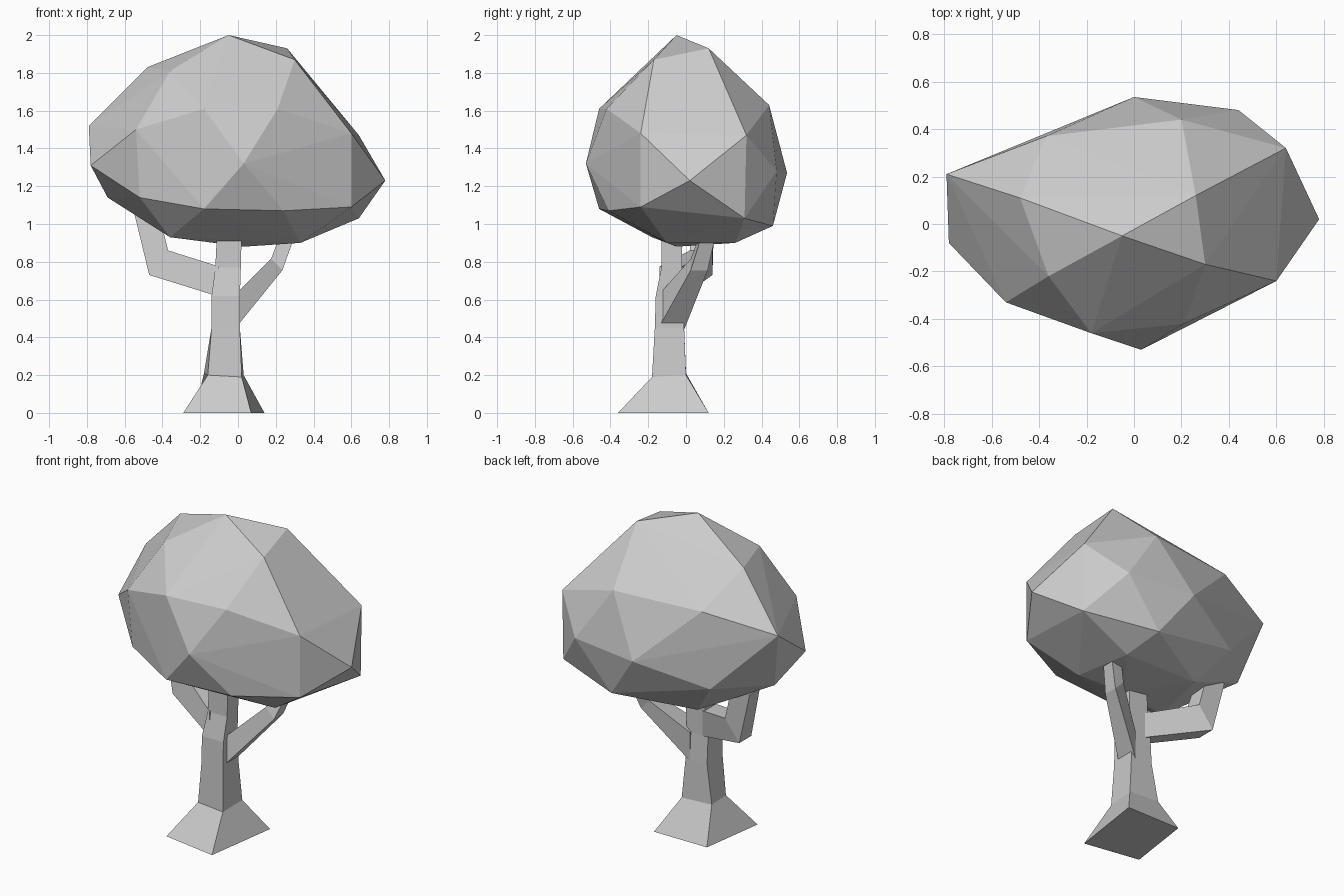
import bpy, bmesh
from mathutils import Vector


def finish(name, bm):
    bmesh.ops.recalc_face_normals(bm, faces=bm.faces)
    mesh = bpy.data.meshes.new(name)
    bm.to_mesh(mesh)
    bm.free()
    obj = bpy.data.objects.new(name, mesh)
    bpy.context.collection.objects.link(obj)
    return obj


def loft(name, rings):
    """Skin a series of four-cornered rings and cap both ends."""
    bm = bmesh.new()
    loops = [[bm.verts.new(p) for p in ring] for ring in rings]
    for a, b in zip(loops, loops[1:]):
        for i in range(4):
            j = (i + 1) % 4
            bm.faces.new((a[i], a[j], b[j], b[i]))
    bm.faces.new(loops[0])
    bm.faces.new(loops[-1])
    return finish(name, bm)


def rect(x0, x1, y0, y1, z):
    return [(x0, y0, z), (x1, y0, z), (x1, y1, z), (x0, y1, z)]


def branch(name, stations):
    """Each station: centre, half-thickness vector in xz, half-width in y."""
    rings = []
    for centre, (ux, uz), w in stations:
        c, u, v = Vector(centre), Vector((ux, 0, uz)), Vector((0, w, 0))
        rings.append([c - u - v, c + u - v, c + u + v, c - u + v])
    return loft(name, rings)


# trunk with a flared, slightly skewed foot
loft("trunk", [
    [(-0.29, -0.30, 0), (0.07, -0.36, 0), (0.14, 0.12, 0), (-0.23, 0.12, 0)],
    [(-0.16, -0.17, 0.20), (0.02, -0.18, 0.19), (0.03, 0.0, 0.20), (-0.18, 0.0, 0.21)],
    rect(-0.14, 0.01, -0.165, -0.01, 0.45),
    rect(-0.14, 0.01, -0.16, -0.02, 0.62),
    rect(-0.12, 0.015, -0.13, -0.02, 0.77),
    rect(-0.11, 0.02, -0.13, -0.02, 0.98),
])

# bent branches reaching into the crown
branch("right_branch", [
    ((-0.02, -0.08, 0.53), (0, 0.09), 0.07),
    ((0.205, 0.07, 0.785), (-0.03, 0.03), 0.045),
    ((0.28, 0.13, 0.99), (-0.035, 0.012), 0.035),
])
branch("left_branch", [
    ((-0.10, -0.08, 0.695), (0, 0.08), 0.06),
    ((-0.42, 0.08, 0.795), (0.05, 0.065), 0.06),
    ((-0.49, 0.10, 1.08), (0.06, 0.02), 0.05),
])

# faceted crown: the hull around a few tiers of points
upper = [(-0.05, -0.05, 2.0), (0.26, 0.12, 1.93), (0.30, -0.17, 1.87),
         (-0.36, -0.22, 1.81), (-0.48, 0.11, 1.83), (0.20, 0.44, 1.63),
         (-0.37, 0.37, 1.62), (-0.18, -0.46, 1.61), (0.21, -0.42, 1.61)]
middle = [(-0.79, 0.21, 1.52), (-0.54, -0.33, 1.50), (0.60, -0.24, 1.48),
          (0.64, 0.32, 1.47), (0.03, -0.53, 1.32), (-0.78, -0.08, 1.31),
          (0.44, 0.48, 1.28), (0.0, 0.535, 1.27), (0.78, 0.02, 1.23)]
lower = [(-0.52, -0.31, 1.14), (-0.69, 0.10, 1.14), (-0.42, 0.36, 1.14),
         (0.60, -0.24, 1.09), (-0.18, -0.46, 1.08), (0.24, -0.41, 1.07),
         (0.64, 0.31, 1.03), (0.20, 0.46, 0.99), (-0.36, -0.18, 0.93),
         (-0.25, 0.24, 0.92), (0.33, -0.10, 0.90), (0.27, 0.26, 0.90),
         (0.03, -0.05, 0.88)]
bm = bmesh.new()
for p in upper + middle + lower:
    bm.verts.new(p)
hull = bmesh.ops.convex_hull(bm, input=bm.verts)
loose = [v for v in bm.verts if not v.link_faces]
bmesh.ops.delete(bm, geom=loose, context='VERTS')
finish("crown", bm)
